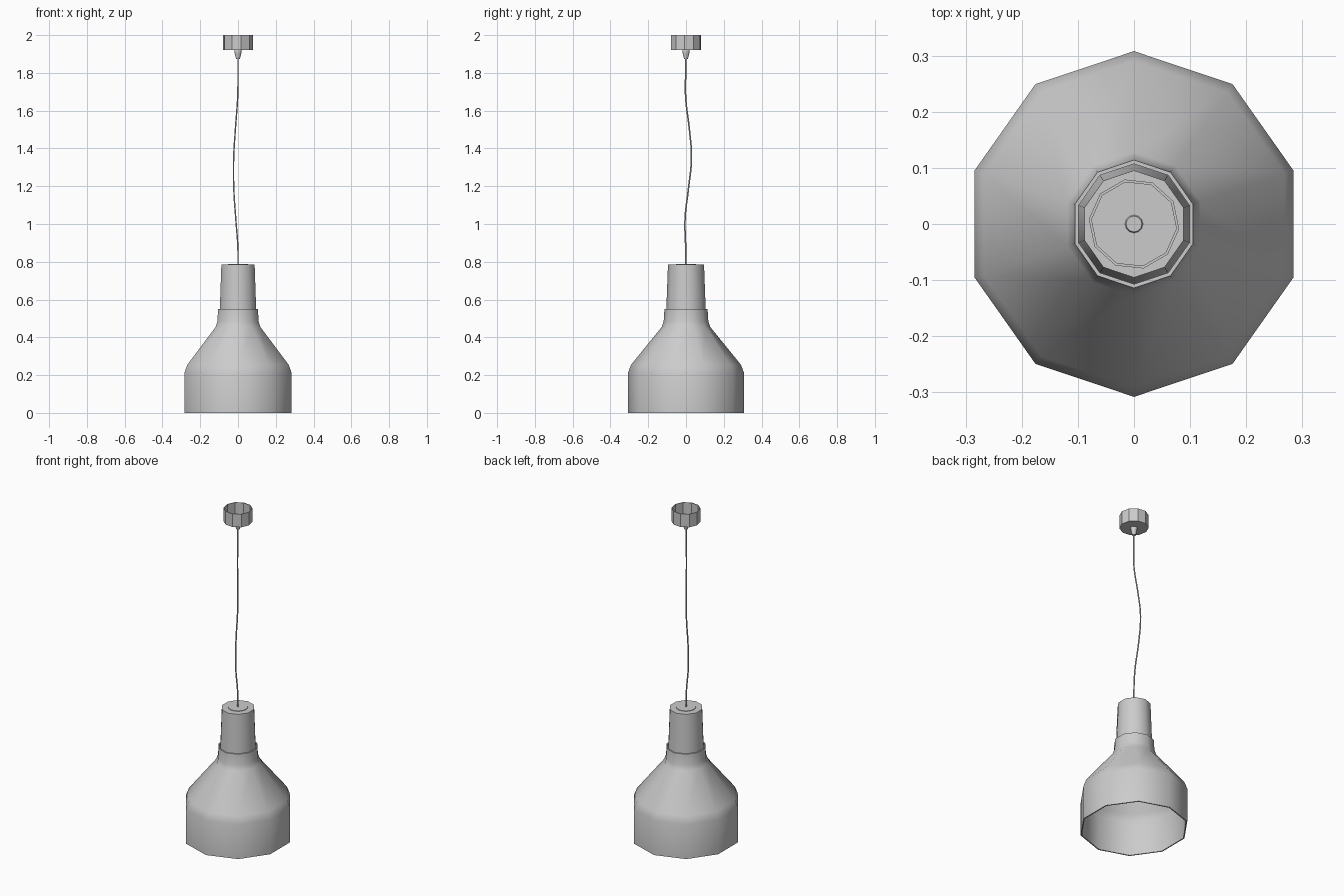
import bpy, bmesh, math

if "Cube" in bpy.data.objects:
    bpy.data.objects.remove(bpy.data.objects["Cube"])


def lathe(name, profile, n=10, start=90, sx=1.0, sy=1.0, closed=False, smooth=40):
    """Revolve (radius, z) points round z; radius 0 becomes a single pole."""
    bm = bmesh.new()
    rings = []
    for r, z in profile:
        if r == 0:
            rings.append([bm.verts.new((0, 0, z))] * n)
        else:
            ang = [math.radians(start) + math.tau * i / n for i in range(n)]
            rings.append([bm.verts.new((r * sx * math.cos(a), r * sy * math.sin(a), z)) for a in ang])
    pairs = list(zip(rings, rings[1:]))
    if closed:
        pairs.append((rings[-1], rings[0]))
    for lo, hi in pairs:
        for i in range(n):
            j = (i + 1) % n
            quad = list(dict.fromkeys((lo[i], lo[j], hi[j], hi[i])))
            if len(quad) > 2:
                bm.faces.new(quad)
    bmesh.ops.recalc_face_normals(bm, faces=bm.faces)
    me = bpy.data.meshes.new(name)
    bm.to_mesh(me)
    bm.free()
    ob = bpy.data.objects.new(name, me)
    bpy.context.collection.objects.link(ob)
    if smooth:
        bpy.ops.object.select_all(action='DESELECT')
        ob.select_set(True)
        bpy.context.view_layer.objects.active = ob
        bpy.ops.object.shade_smooth_by_angle(angle=math.radians(smooth))
    return ob


# Shade: ten-sided bell with collar, thin hollow wall
outer = [(.305, 0), (.305, .21), (.288, .255), (.127, .455), (.117, .485), (.113, .55)]
inner = [(.106, .55), (.110, .485), (.120, .452), (.282, .25), (.298, .21), (.298, 0)]
lathe("shade", outer + inner, sx=.98, sy=1.01, closed=True)

# Neck: tapered hollow sleeve with closed top
lathe("neck", [(0, .785), (.094, .785), (.106, .46), (.098, .46), (.088, .777), (0, .777)],
      sx=.985, sy=1.015)

# Cap disc on top of the neck
lathe("neck_cap", [(0, .788), (.054, .788), (.055, .783), (0, .783)], n=20)

# Ceiling canopy: open-topped cup
lathe("ceiling_canopy", [(0, 1.92), (.081, 1.92), (.081, 2), (.076, 2), (.076, 1.926), (0, 1.926)],
      start=-6, smooth=0)

# Cord grip below the canopy
lathe("cord_grip", [(0, 1.93), (.014, 1.93), (.019, 1.92), (.018, 1.905), (.010, 1.873), (0, 1.873)], n=12)

# Hanging cord with a slight wave
path = [(0, 0, .78), (-.001, -.002, .88), (-.012, -.005, 1.03), (-.022, .012, 1.18),
        (-.023, .029, 1.35), (-.014, .018, 1.5), (-.002, -.002, 1.67), (0, -.002, 1.8), (0, 0, 1.9)]
cu = bpy.data.curves.new("cord", 'CURVE')
cu.dimensions = '3D'
cu.bevel_depth = .004
cu.bevel_resolution = 1
cu.resolution_u = 5
cu.use_fill_caps = True
sp = cu.splines.new('BEZIER')
sp.bezier_points.add(len(path) - 1)
for p, co in zip(sp.bezier_points, path):
    p.co = co
    p.handle_left_type = p.handle_right_type = 'AUTO'
bpy.context.collection.objects.link(bpy.data.objects.new("cord", cu))
